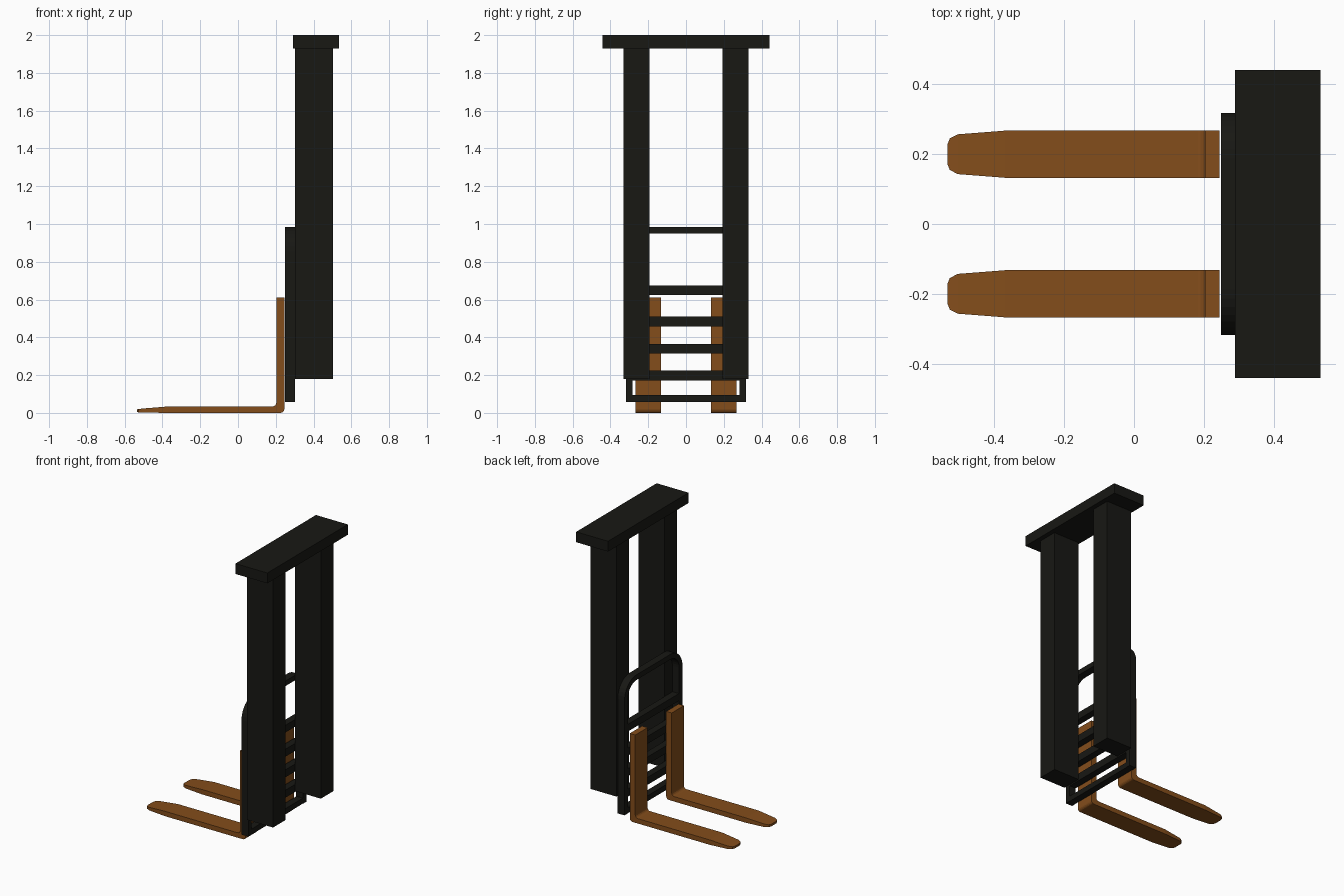
import bpy, bmesh, math

if "Cube" in bpy.data.objects:
    bpy.data.objects.remove(bpy.data.objects["Cube"])


def material(name, rgb):
    m = bpy.data.materials.new(name)
    m.diffuse_color = (*rgb, 1)
    m.use_nodes = True
    m.node_tree.nodes["Principled BSDF"].inputs["Base Color"].default_value = m.diffuse_color
    return m


BLACK = material("black_paint", (0.009, 0.009, 0.007))
BROWN = material("brown_steel", (0.23, 0.075, 0.011))


def finish(name, bm, mat):
    bmesh.ops.recalc_face_normals(bm, faces=bm.faces)
    me = bpy.data.meshes.new(name)
    bm.to_mesh(me)
    bm.free()
    me.materials.append(mat)
    ob = bpy.data.objects.new(name, me)
    bpy.context.collection.objects.link(ob)
    return ob


def box(name, x, y, z, mat=BLACK):
    bm = bmesh.new()
    bmesh.ops.create_cube(bm, size=1)
    for v in bm.verts:
        for i, (lo, hi) in enumerate((x, y, z)):
            v.co[i] = lo + (v.co[i] + 0.5) * (hi - lo)
    return finish(name, bm, mat)


def loft(name, sections, mat):
    """Skin a row of four-cornered sections and cap both ends."""
    bm = bmesh.new()
    rings = [[bm.verts.new(p) for p in s] for s in sections]
    for a, b in zip(rings, rings[1:]):
        for i in range(4):
            j = (i + 1) % 4
            bm.faces.new((a[i], a[j], b[j], b[i]))
    bm.faces.new(rings[0])
    bm.faces.new(rings[-1])
    return finish(name, bm, mat)


# Mast columns and the cap plate
for side, s in (("left", -1), ("right", 1)):
    box("mast_column_" + side, (0.302, 0.502), sorted((s * 0.193, s * 0.332)), (0.18, 1.93))
box("mast_cap", (0.29, 0.535), (-0.442, 0.442), (1.928, 2.0))

# Load guard: rounded hoop, swept as inner/outer outline pairs
X0, X1 = 0.25, 0.303
W, T, TOP, R = 0.318, 0.036, 0.985, 0.13
path = [(W, 0.058, W - T, 0.058)]
for s in (1, -1):
    for k in range(9):
        a = math.radians(90 * k / 8 if s == 1 else 90 - 90 * k / 8)
        cy, cz = W - R, TOP - R
        path.append((s * (cy + R * math.cos(a)), cz + R * math.sin(a),
                     s * (cy + (R - T) * math.cos(a)), cz + (R - T) * math.sin(a)))
path.append((-W, 0.058, T - W, 0.058))
loft("guard_hoop", [((X0, yo, zo), (X1, yo, zo), (X1, yi, zi), (X0, yi, zi))
                    for yo, zo, yi, zi in path], BLACK)

# Cross rails of the carriage
for i, z in enumerate(((0.058, 0.096), (0.172, 0.224), (0.314, 0.366),
                       (0.457, 0.509), (0.625, 0.675))):
    box(f"carriage_rail_{i + 1}", (X0 + 0.002, X1 - 0.002), (-W + T, W - T), z)

# Forks: tapered tip, flat blade, rounded heel, upright shank
H = 0.0675
stations = [(-0.535, 0.004, -0.535, 0.019, 0.027), (-0.528, 0.003, -0.528, 0.020, 0.045),
            (-0.505, 0.002, -0.505, 0.023, 0.057), (-0.37, 0, -0.37, 0.034, H)]
for k in range(5):
    a = math.radians(90 * k / 4)
    s, c = math.sin(a), 1 - math.cos(a)
    stations.append((0.225 + 0.02 * s, 0.02 * c,
                     0.183 + 0.02 * s, 0.034 + 0.02 * c, H))
stations.append((0.245, 0.61, 0.203, 0.61, H))
for side, y in (("left", -0.2), ("right", 0.2)):
    loft("fork_" + side, [((xo, y - h, zo), (xo, y + h, zo), (xi, y + h, zi), (xi, y - h, zi))
                          for xo, zo, xi, zi, h in stations], BROWN)
